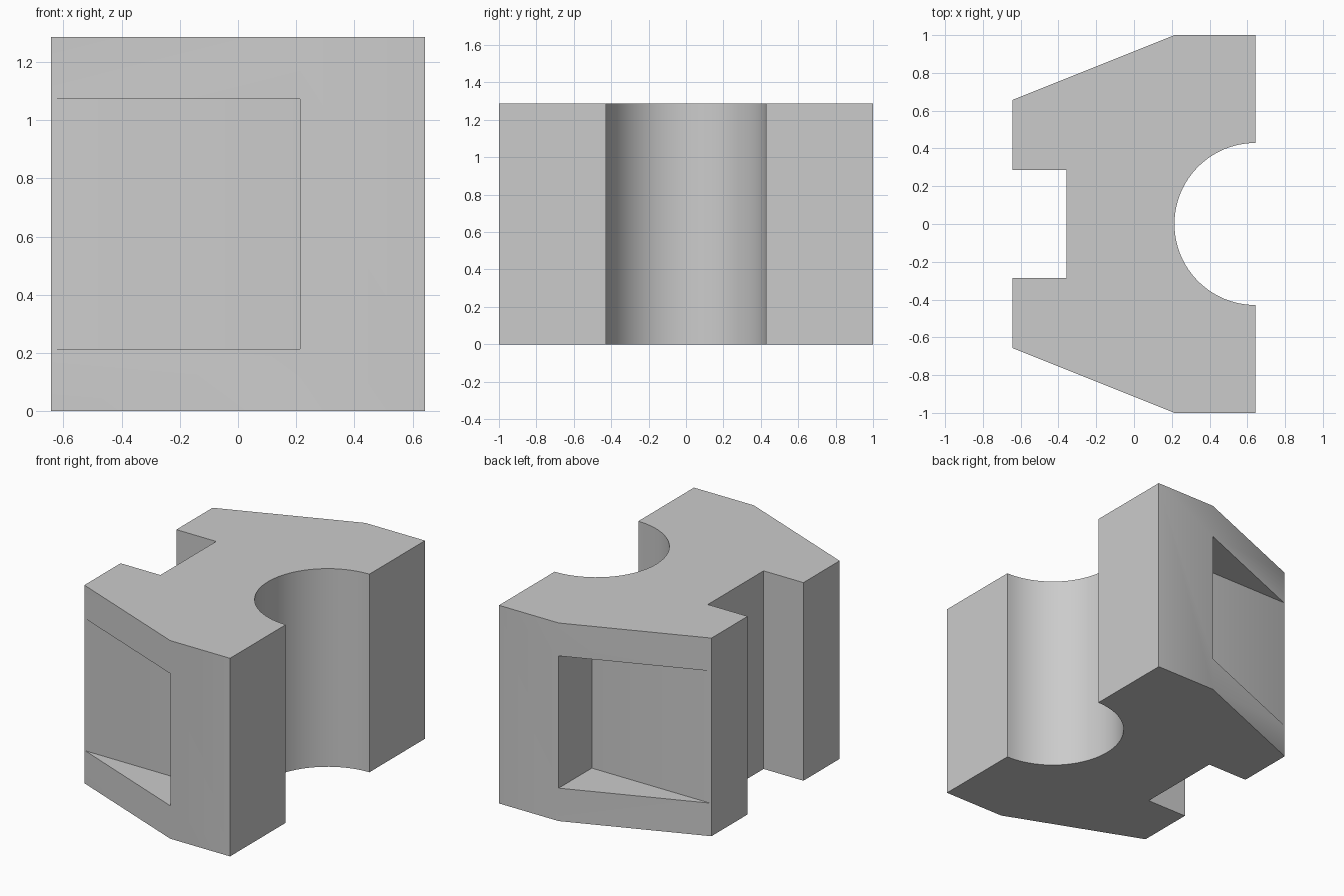
import bpy
import bmesh
import math

if "Cube" in bpy.data.objects:
    bpy.data.objects.remove(bpy.data.objects["Cube"], do_unlink=True)

HALF_X, HEIGHT, BORE = 0.643, 1.286, 0.429
SHOULDER_X = 0.214

grey = bpy.data.materials.new("light_grey")
grey.use_nodes = True
colour = (0.6, 0.6, 0.6, 1)
grey.diffuse_color = colour
grey.node_tree.nodes["Principled BSDF"].inputs["Base Color"].default_value = colour


def prism(name, outline, z0, z1):
    """Extrude a closed outline from z0 up to z1."""
    bm = bmesh.new()
    base = bm.faces.new([bm.verts.new((x, y, z0)) for x, y in outline])
    top = bmesh.ops.extrude_face_region(bm, geom=[base])["geom"]
    bmesh.ops.translate(bm, vec=(0, 0, z1 - z0),
                        verts=[v for v in top if isinstance(v, bmesh.types.BMVert)])
    bmesh.ops.recalc_face_normals(bm, faces=bm.faces)
    mesh = bpy.data.meshes.new(name)
    bm.to_mesh(mesh)
    bm.free()
    mesh.materials.append(grey)
    obj = bpy.data.objects.new(name, mesh)
    bpy.context.collection.objects.link(obj)
    return obj


# Block outline: half of it, then mirrored across y
steps = 24
arc = [(HALF_X - BORE * math.cos(a), BORE * math.sin(a))
       for a in (math.pi / 2 * i / steps for i in range(steps + 1))]
half = arc + [(HALF_X, 1), (SHOULDER_X, 1), (-HALF_X, 0.657),
              (-HALF_X, 0.286), (-0.357, 0.286)]
outline = half + [(x, -y) for x, y in reversed(half[1:])]
block = prism("clamp_block", outline, 0, HEIGHT)

# Rectangular pockets cut into both tapered sides
for side, label in ((1, "back"), (-1, "front")):
    box = [(-0.9, 0.66 * side), (SHOULDER_X, 0.66 * side),
           (SHOULDER_X, 1.3 * side), (-0.9, 1.3 * side)]
    cutter = prism(label + "_pocket_cutter", box, 0.214, 1.072)
    mod = block.modifiers.new(label + "_pocket", "BOOLEAN")
    mod.operation = "DIFFERENCE"
    mod.solver = "EXACT"
    mod.object = cutter
    bpy.context.view_layer.objects.active = block
    bpy.ops.object.modifier_apply(modifier=mod.name)
    bpy.data.objects.remove(cutter, do_unlink=True)

# Smooth bore, crisp edges
bpy.ops.object.select_all(action="DESELECT")
block.select_set(True)
bpy.context.view_layer.objects.active = block
bpy.ops.object.shade_smooth_by_angle(angle=math.radians(30))
